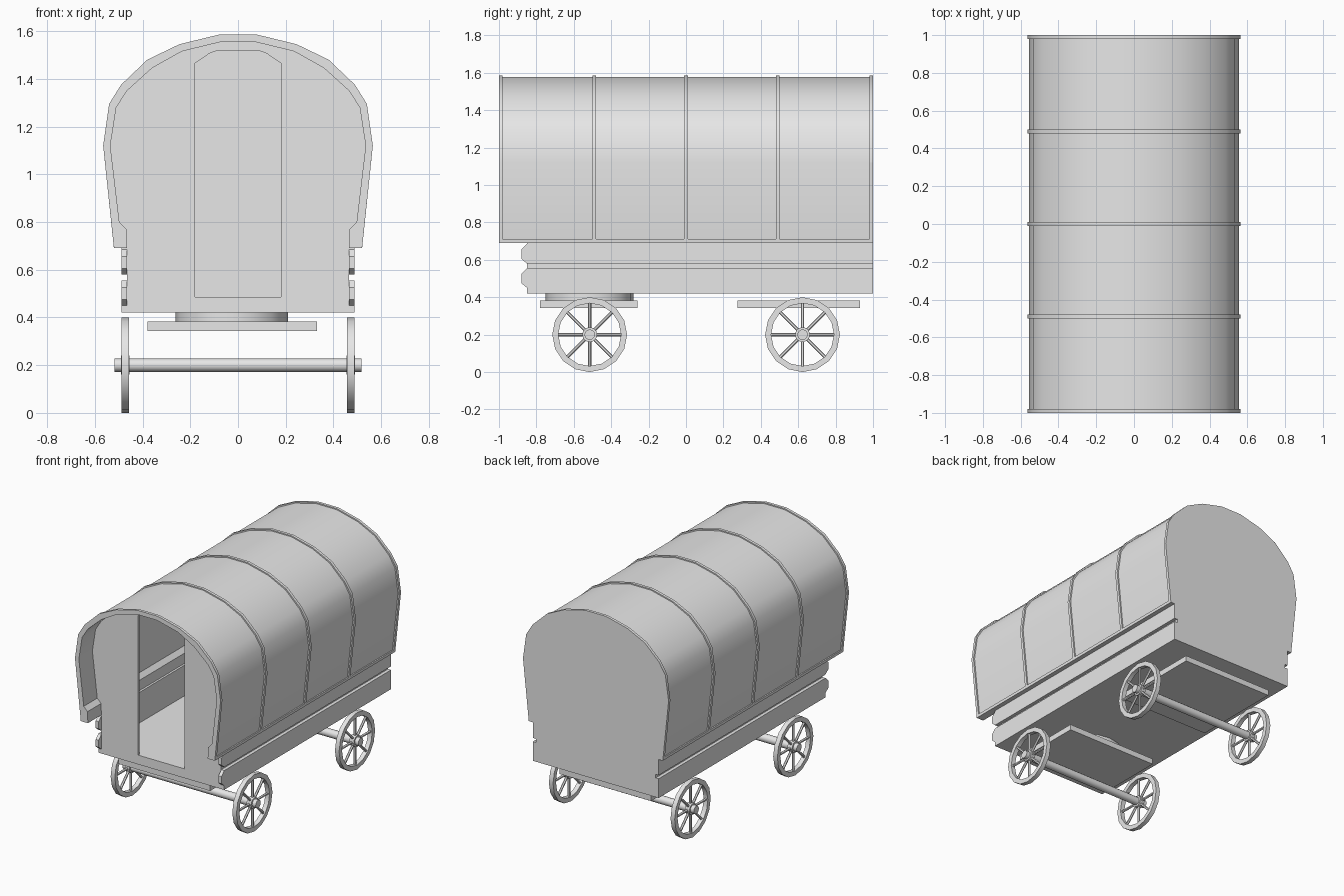
import bpy, bmesh, math
from mathutils import Matrix, Vector

if "Cube" in bpy.data.objects:
    bpy.data.objects.remove(bpy.data.objects["Cube"])

GREY = bpy.data.materials.new("plain grey")
GREY.diffuse_color = (0.8, 0.8, 0.8, 1)
GREY.use_nodes = True
GREY.node_tree.nodes["Principled BSDF"].inputs["Base Color"].default_value = GREY.diffuse_color


def finish(name, bm, mirror=False, smooth=None):
    bmesh.ops.recalc_face_normals(bm, faces=bm.faces[:])
    if mirror:  # drop the faces on the centre plane, then mirror across x
        mid = [f for f in bm.faces if all(abs(v.co.x) < 1e-5 for v in f.verts)]
        bmesh.ops.delete(bm, geom=mid, context='FACES')
    me = bpy.data.meshes.new(name)
    bm.to_mesh(me)
    bm.free()
    me.materials.append(GREY)
    ob = bpy.data.objects.new(name, me)
    bpy.context.collection.objects.link(ob)
    if mirror:
        ob.modifiers.new("mirror", 'MIRROR').use_axis = (True, False, False)
    if smooth:
        bpy.ops.object.select_all(action='DESELECT')
        ob.select_set(True)
        bpy.context.view_layer.objects.active = ob
        bpy.ops.object.shade_smooth_by_angle(angle=math.radians(smooth))
    return ob


def prism(name, pts, a, b, axis='y', mirror=True, smooth=None):
    """Extrude a profile: (x,z) points along y, or (y,z) points along x."""
    bm = bmesh.new()
    place = (lambda p, t: (p[0], t, p[1])) if axis == 'y' else (lambda p, t: (t, p[0], p[1]))
    lo = [bm.verts.new(place(p, a)) for p in pts]
    hi = [bm.verts.new(place(p, b)) for p in pts]
    bm.faces.new(lo)
    bm.faces.new(hi)
    n = len(pts)
    for i in range(n):
        j = (i + 1) % n
        bm.faces.new((lo[i], lo[j], hi[j], hi[i]))
    return finish(name, bm, mirror, smooth)


def box(name, x0, x1, y0, y1, z0, z1):
    return prism(name, [(x0, z0), (x1, z0), (x1, z1), (x0, z1)], y0, y1, mirror=False)


def add_cyl(bm, r, depth, sides, matrix):
    bmesh.ops.create_cone(bm, cap_ends=True, segments=sides, radius1=r, radius2=r,
                          depth=depth, matrix=matrix)


# right half of the hoop outline, the cover just below it, and its inside
hoop = [(0.52, 0.69), (0.565, 1.12), (0.54, 1.295), (0.49, 1.375),
        (0.38, 1.48), (0.245, 1.545), (0.08, 1.585), (0, 1.585)]
cover = [(0.511, 0.69), (0.555, 1.12), (0.531, 1.291), (0.483, 1.368),
         (0.375, 1.472), (0.242, 1.537), (0.079, 1.577), (0, 1.577)]
inside = [(0, 1.555), (0.07, 1.555), (0.235, 1.515), (0.36, 1.445), (0.465, 1.35),
          (0.51, 1.28), (0.535, 1.12), (0.497, 0.8), (0.468, 0.77), (0.465, 0.69)]

# canvas cover with its thick bottom ledge
prism("canopy", cover + inside, -1, 1, smooth=35)
prism("canopy_bottom_strip", [(0.50, 0.69), (0.52, 0.69), (0.522, 0.71), (0.50, 0.71)], -1, 1)

# raised hoops
hoop_top = [(0.522, 0.71)] + hoop[1:]
hoop_low = [(0, 1.565), (0.075, 1.565), (0.238, 1.526), (0.367, 1.458), (0.474, 1.359),
            (0.521, 1.284), (0.545, 1.12), (0.503, 0.71)]
for i, y in enumerate((-0.99, -0.49, 0, 0.49, 0.99)):
    prism(f"canopy_hoop_{i + 1}", hoop_top + hoop_low, y - 0.01, y + 0.01, smooth=35)

# back wall, and front wall with an open doorway
prism("back_wall", [(0, 0.42), (0.465, 0.42), (0.465, 0.69)] + hoop, 0.98, 1.0)
prism("front_wall", [(0, 0.42), (0.465, 0.42)] + inside[::-1]
      + [(0, 1.517), (0.09, 1.517), (0.12, 1.506), (0.18, 1.465), (0.18, 0.485), (0, 0.485)],
      -0.85, -0.835)

# floor, side walls and side planks with shaped front ends
box("floor", -0.465, 0.465, -0.84, 0.99, 0.42, 0.485)
prism("side_walls", [(0.45, 0.42), (0.465, 0.42), (0.465, 0.70), (0.45, 0.70)], -0.845, 0.99)
prism("lower_planks", [(-0.85, 0.42), (-0.85, 0.45), (-0.88, 0.475), (-0.88, 0.525),
                       (-0.85, 0.555), (1, 0.555), (1, 0.42)], 0.465, 0.488, 'x')
prism("upper_planks", [(-0.85, 0.58), (-0.88, 0.605), (-0.88, 0.655), (-0.85, 0.685),
                       (-0.85, 0.692), (1, 0.692), (1, 0.58)], 0.465, 0.488, 'x')

# turntable and bolster plates
bm = bmesh.new()
add_cyl(bm, 0.235, 0.042, 16, Matrix.Translation((-0.026, -0.515, 0.401)))
finish("turntable", bm, smooth=30)
box("front_bolster", -0.38, 0.33, -0.78, -0.26, 0.343, 0.383)
box("rear_bolster", -0.38, 0.33, 0.275, 0.93, 0.343, 0.383)

# axles and spoked wheels
TO_X = Matrix.Rotation(math.pi / 2, 4, 'Y')
for end, cy in (("front", -0.515), ("rear", 0.623)):
    bm = bmesh.new()
    add_cyl(bm, 0.028, 1.034, 12, Matrix.Translation((0, cy, 0.2)) @ TO_X)
    finish(end + "_axle", bm, smooth=35)
    for side, cx in (("left", -0.472), ("right", 0.472)):
        at = Matrix.Translation((cx, cy, 0.2))
        bm = bmesh.new()
        rings = []
        for k in range(16):  # rim
            a = k * math.tau / 16
            rings.append([bm.verts.new(at @ Vector((x, r * math.cos(a), r * math.sin(a))))
                          for x, r in ((-0.016, 0.168), (0.016, 0.168), (0.016, 0.2), (-0.016, 0.2))])
        for k in range(16):
            p, q = rings[k], rings[(k + 1) % 16]
            for i in range(4):
                j = (i + 1) % 4
                bm.faces.new((p[i], p[j], q[j], q[i]))
        add_cyl(bm, 0.04, 0.036, 12, at @ TO_X)  # hub
        for k in range(8):  # spokes
            m = (at @ Matrix.Rotation(k * math.tau / 8, 4, 'X')
                 @ Matrix.Translation((0, 0, 0.102)))
            add_cyl(bm, 0.009, 0.14, 6, m)
        finish(f"{end}_{side}_wheel", bm, smooth=30)
